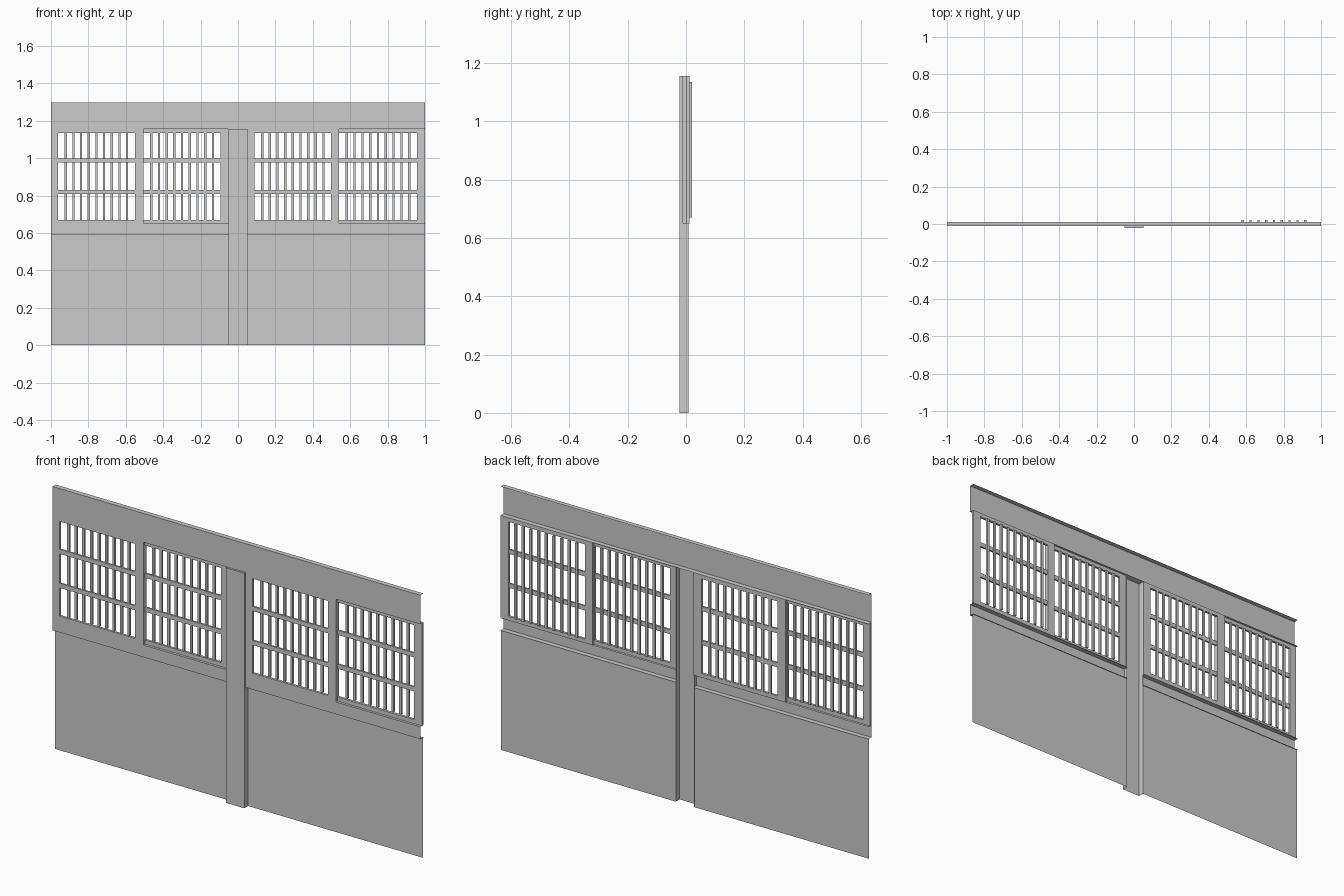
import bpy

if "Cube" in bpy.data.objects:
    bpy.data.objects.remove(bpy.data.objects["Cube"])


def mesh(name, verts, faces):
    me = bpy.data.meshes.new(name)
    me.from_pydata(verts, [], faces)
    me.update()
    ob = bpy.data.objects.new(name, me)
    bpy.context.collection.objects.link(ob)
    return ob


def boxes(name, items):
    """One object made of boxes (x0, x1, y0, y1, z0, z1)."""
    verts, faces = [], []
    quads = [(0, 1, 3, 2), (4, 6, 7, 5), (0, 4, 5, 1),
             (2, 3, 7, 6), (0, 2, 6, 4), (1, 5, 7, 3)]
    for x0, x1, y0, y1, z0, z1 in items:
        n = len(verts)
        verts += [(x, y, z) for x in (x0, x1) for y in (y0, y1) for z in (z0, z1)]
        faces += [tuple(n + i for i in q) for q in quads]
    return mesh(name, verts, faces)


def strip(name, profile, x0, x1):
    """Open sheet: a (y, z) profile run along x."""
    verts = [(x, y, z) for y, z in profile for x in (x0, x1)]
    faces = [(2 * i, 2 * i + 1, 2 * i + 3, 2 * i + 2) for i in range(len(profile) - 1)]
    return mesh(name, verts, faces)


SILL, HEAD = 0.65, 1.155
FRONT, BACK = -0.012, 0.012

# Header: front board with a top and bottom ledge, open at the back
strip("header_board", [(BACK, 1.297), (FRONT, 1.297), (FRONT, HEAD), (BACK, HEAD)], -1, 1)

# Post: channel open at the back, closed on top
w, pf, pb = 0.05, -0.022, 0.008
mesh("centre_post",
     [(x, y, z) for z in (0, HEAD) for x, y in ((-w, pb), (-w, pf), (w, pf), (w, pb))],
     [(0, 1, 5, 4), (1, 2, 6, 5), (2, 3, 7, 6), (4, 5, 6, 7)])

# Sill rails and lower wall sheets on both sides of the post
for side, x0, x1 in (("left", -1, -w), ("right", w, 1)):
    strip("sill_rail_" + side,
          [(BACK, SILL), (FRONT, SILL), (FRONT, 0.59), (BACK, 0.59)], x0, x1)
    strip("lower_wall_" + side, [(0.007, 0.59), (0.007, 0)], x0, x1)


def lattice_panel(name, x0, x1, wx0, wx1, y0, y1, bar_y):
    """Sliding panel: frame, two cross rails, nine upright bars behind."""
    zb, zt = 0.67, 1.135
    boxes(name + "_frame", [
        (x0, wx0, y0, y1, SILL, HEAD), (wx1, x1, y0, y1, SILL, HEAD),
        (wx0, wx1, y0, y1, SILL, zb), (wx0, wx1, y0, y1, zt, HEAD)])
    boxes(name + "_cross_rails", [
        (wx0, wx1, y0, y0 + 0.009, z - 0.011, z + 0.011) for z in (0.82, 0.987)])
    pitch = (wx1 - wx0) / 10
    boxes(name + "_bars", [
        (wx0 + i * pitch - 0.006, wx0 + i * pitch + 0.006, *bar_y, zb, zt)
        for i in range(1, 10)])


# Four sliding panels, alternately on the front and rear track
lattice_panel("panel_1", -1, -0.505, -0.962, -0.552, FRONT, 0, (-0.003, 0.007))
lattice_panel("panel_2", -0.55, -w, -0.505, -0.093, 0, BACK, (0.003, BACK))
lattice_panel("panel_3", w, 0.54, 0.088, 0.498, FRONT, 0, (-0.003, 0.007))
lattice_panel("panel_4", 0.5, 1, 0.54, 0.957, 0, BACK, (0.012, 0.021))
